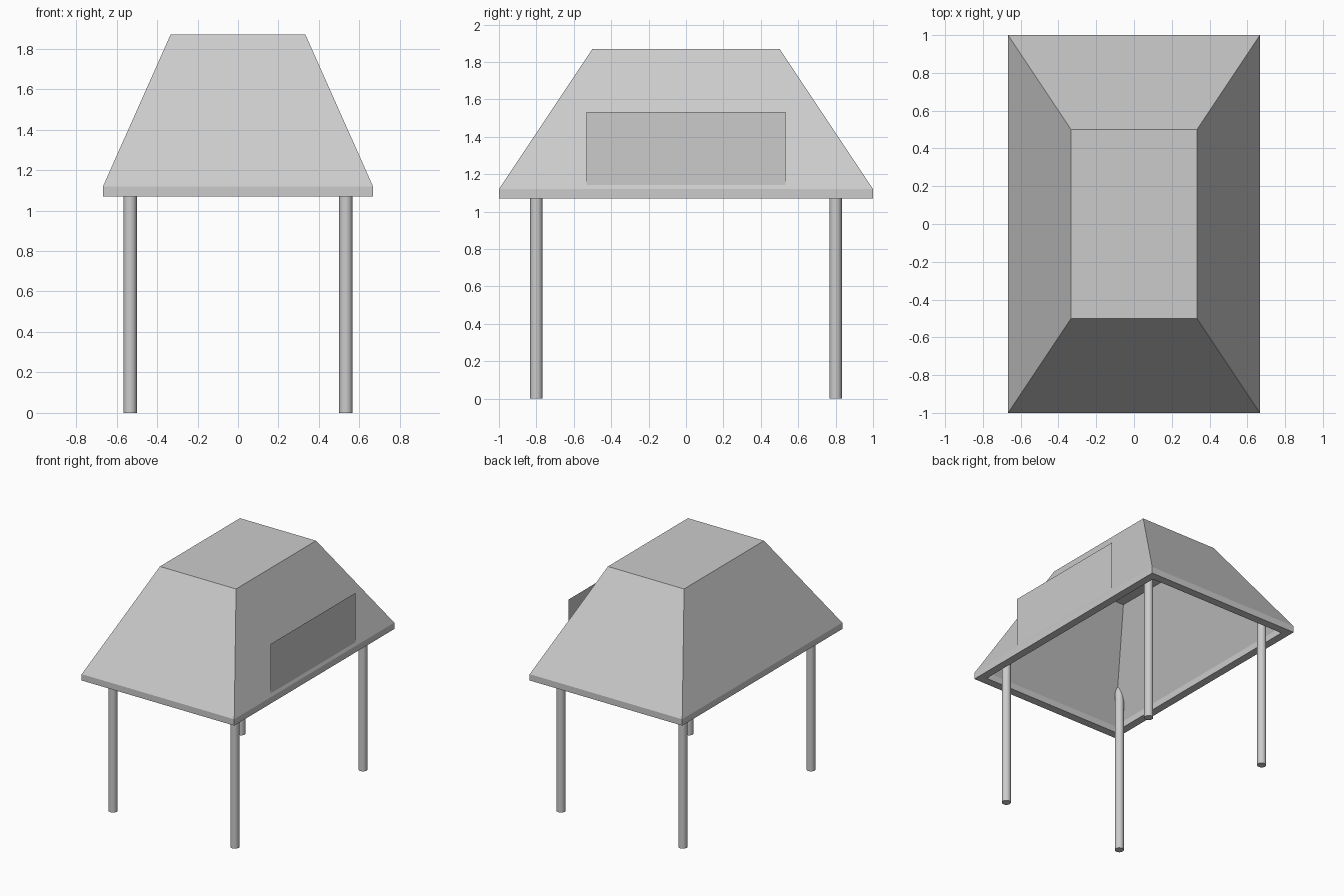
import bpy, bmesh

if "Cube" in bpy.data.objects:
    bpy.data.objects.remove(bpy.data.objects["Cube"])


def finish(name, bm):
    bmesh.ops.recalc_face_normals(bm, faces=bm.faces)
    mesh = bpy.data.meshes.new(name)
    bm.to_mesh(mesh)
    bm.free()
    obj = bpy.data.objects.new(name, mesh)
    bpy.context.collection.objects.link(obj)
    return obj


def ring(bm, hx, hy, z):
    return [bm.verts.new((sx * hx, sy * hy, z))
            for sx, sy in ((-1, -1), (1, -1), (1, 1), (-1, 1))]


# Hollow roof: ceiling, inner walls, rim underside, outer rim, slopes, flat top
bm = bmesh.new()
profile = [(0.293, 0.468, 1.81), (0.605, 0.935, 1.12), (0.605, 0.935, 1.07),
           (0.667, 1.0, 1.07), (0.667, 1.0, 1.12), (0.333, 0.5, 1.87)]
rings = [ring(bm, *p) for p in profile]
for a, b in zip(rings, rings[1:]):
    for i in range(4):
        j = (i + 1) % 4
        bm.faces.new((a[i], a[j], b[j], b[i]))
bm.faces.new(rings[0])
bm.faces.new(rings[-1])
finish("hollow_roof", bm)

# Thin upright sign panel on the right slope
bm = bmesh.new()
X, Y, Z0, Z1 = 0.657, 0.533, 1.133, 1.533
bm.faces.new([bm.verts.new((X, y, z))
              for y, z in ((-Y, Z0), (Y, Z0), (Y, Z1), (-Y, Z1))])
finish("side_panel", bm)

# Four round legs, their tops buried in the roof walls
LEG_TOP = 1.34
for side, sx in (("left", -1), ("right", 1)):
    for end, sy in (("front", -1), ("back", 1)):
        bpy.ops.mesh.primitive_cylinder_add(
            vertices=32, radius=0.033, depth=LEG_TOP,
            location=(sx * 0.533, sy * 0.8, LEG_TOP / 2))
        bpy.context.object.name = f"{end}_{side}_leg"
        bpy.ops.object.shade_smooth_by_angle()
